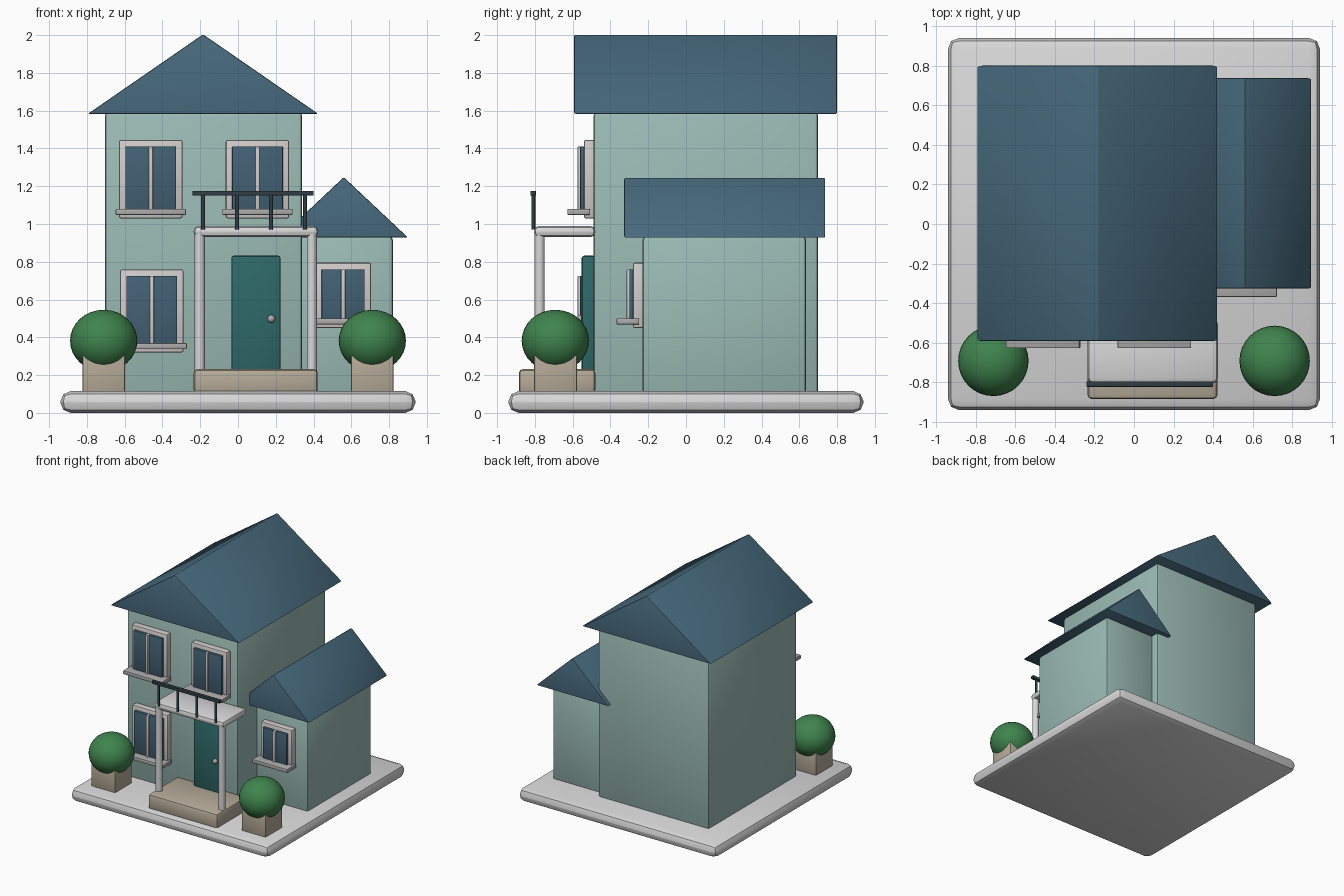
import bpy
import bmesh
import math
from mathutils import Vector

cube = bpy.data.objects.get("Cube")
if cube:
    bpy.data.objects.remove(cube, do_unlink=True)


def material(name, r, g, b):
    m = bpy.data.materials.new(name)
    m.use_nodes = True
    m.diffuse_color = (r, g, b, 1)
    m.node_tree.nodes["Principled BSDF"].inputs["Base Color"].default_value = (r, g, b, 1)
    return m


WALL = material("sage wall", 0.33, 0.50, 0.46)
ROOF = material("slate blue roof", 0.062, 0.14, 0.20)
GLASS = material("blue glass", 0.055, 0.12, 0.175)
DOOR = material("teal door", 0.028, 0.14, 0.14)
WHITE = material("white stone", 0.69, 0.69, 0.69)
TRIM = material("window trim", 0.64, 0.61, 0.60)
GREY = material("grey sill", 0.42, 0.41, 0.41)
BEIGE = material("beige stone", 0.47, 0.41, 0.32)
IRON = material("dark iron", 0.03, 0.047, 0.056)
LEAF = material("leaf green", 0.05, 0.23, 0.075)


def finish(bm, name, mat, bevel=0.0, segments=2):
    """Turn a bmesh into a softly bevelled, smooth-shaded object."""
    bmesh.ops.recalc_face_normals(bm, faces=bm.faces)
    if bevel:
        bmesh.ops.bevel(bm, geom=bm.edges[:], offset=bevel, segments=segments,
                        profile=0.5, affect='EDGES', clamp_overlap=True)
    mesh = bpy.data.meshes.new(name)
    bm.to_mesh(mesh)
    bm.free()
    mesh.materials.append(mat)
    ob = bpy.data.objects.new(name, mesh)
    bpy.context.collection.objects.link(ob)
    bpy.ops.object.select_all(action='DESELECT')
    ob.select_set(True)
    bpy.context.view_layer.objects.active = ob
    bpy.ops.object.shade_smooth_by_angle(angle=math.radians(40))
    return ob


def box(name, mat, x, y, z, bevel=0.0, segments=2):
    """Box from (min, max) pairs on each axis."""
    bm = bmesh.new()
    bmesh.ops.create_cube(bm, size=1)
    lo, hi = Vector((x[0], y[0], z[0])), Vector((x[1], y[1], z[1]))
    bmesh.ops.scale(bm, vec=hi - lo, verts=bm.verts)
    bmesh.ops.translate(bm, vec=(lo + hi) / 2, verts=bm.verts)
    return finish(bm, name, mat, bevel, segments)


def gable(name, x, y, z):
    """Solid triangular roof with its ridge along y."""
    bm = bmesh.new()
    profile = [(x[0], z[0]), (x[1], z[0]), ((x[0] + x[1]) / 2, z[1])]
    face = bm.faces.new([bm.verts.new((px, y[0], pz)) for px, pz in profile])
    ext = bmesh.ops.extrude_face_region(bm, geom=[face])
    verts = [v for v in ext["geom"] if isinstance(v, bmesh.types.BMVert)]
    bmesh.ops.translate(bm, vec=(0, y[1] - y[0], 0), verts=verts)
    return finish(bm, name, ROOF, 0.008)


def post(name, mat, x, y, z, r, sides=16):
    bm = bmesh.new()
    bmesh.ops.create_cone(bm, cap_ends=True, segments=sides, radius1=r, radius2=r,
                          depth=z[1] - z[0])
    bmesh.ops.translate(bm, vec=(x, y, (z[0] + z[1]) / 2), verts=bm.verts)
    return finish(bm, name, mat)


def ball(name, mat, centre, r, squash=1.0):
    bm = bmesh.new()
    bmesh.ops.create_uvsphere(bm, u_segments=32, v_segments=16, radius=r)
    bmesh.ops.scale(bm, vec=(1, 1, squash), verts=bm.verts)
    bmesh.ops.translate(bm, vec=centre, verts=bm.verts)
    return finish(bm, name, mat)


def window(name, cx, wall_y, z, half):
    """Frame block, raised glass, centre bar and sill on a front wall."""
    bottom, top = z
    glass_z = (bottom + 0.04, top - 0.035)
    inner = half - 0.034
    box(name + "_frame", TRIM, (cx - half, cx + half), (wall_y - 0.05, wall_y + 0.01), z, 0.01)
    box(name + "_glass", GLASS, (cx - inner, cx + inner),
        (wall_y - 0.07, wall_y), glass_z, 0.003)
    box(name + "_bar", TRIM, (cx - 0.011, cx + 0.011),
        (wall_y - 0.084, wall_y), glass_z, 0.004)
    box(name + "_sill", GREY, (cx - half - 0.018, cx + half + 0.018),
        (wall_y - 0.138, wall_y - 0.018), (bottom + 0.018, bottom + 0.05), 0.005)


# Ground slab
box("ground_slab", WHITE, (-0.94, 0.94), (-0.94, 0.94), (0, 0.115), 0.054)

# House and side wing
box("main_house", WALL, (-0.705, 0.34), (-0.49, 0.70), (0.10, 1.59), 0.02)
box("side_wing", WALL, (0.30, 0.82), (-0.23, 0.635), (0.10, 0.935), 0.02)
gable("main_roof", (-0.795, 0.425), (-0.592, 0.80), (1.583, 2.004))
gable("wing_roof", (0.22, 0.90), (-0.327, 0.737), (0.928, 1.248))

# Windows
window("upper_right_window", -0.462, -0.49, (1.03, 1.445), 0.168)
window("upper_left_window", 0.103, -0.49, (1.03, 1.445), 0.168)
window("lower_right_window", -0.457, -0.49, (0.32, 0.76), 0.168)
window("wing_window", 0.557, -0.23, (0.45, 0.795), 0.148)

# Front door with knob
box("front_door", DOOR, (-0.035, 0.225), (-0.552, -0.48), (0.20, 0.832), 0.012)
ball("door_knob", GREY, (0.176, -0.56, 0.498), 0.02)

# Porch
box("porch_step", BEIGE, (-0.235, 0.422), (-0.885, -0.48), (0.10, 0.232), 0.022)
for side, x in (("right", -0.203), ("left", 0.391)):
    post(side + "_porch_post", WHITE, x, -0.775, (0.22, 0.96), 0.027)
box("porch_canopy", WHITE, (-0.235, 0.425), (-0.805, -0.48), (0.93, 0.99), 0.027)

# Balcony railing
box("railing_bar", IRON, (-0.24, 0.40), (-0.823, -0.795), (1.15, 1.176), 0.003)
for i in range(4):
    post("baluster_%d" % (i + 1), IRON, -0.185 + 0.18 * i, -0.808, (0.97, 1.16), 0.01, 12)

# Potted shrubs
for side, s in (("right", -1), ("left", 1)):
    x = 0.711 * s
    box(side + "_planter", BEIGE, (x - 0.113, x + 0.113), (-0.805, -0.578), (0.10, 0.345), 0.01)
    ball(side + "_shrub", LEAF, (x, -0.692, 0.382), 0.178, 0.92)
